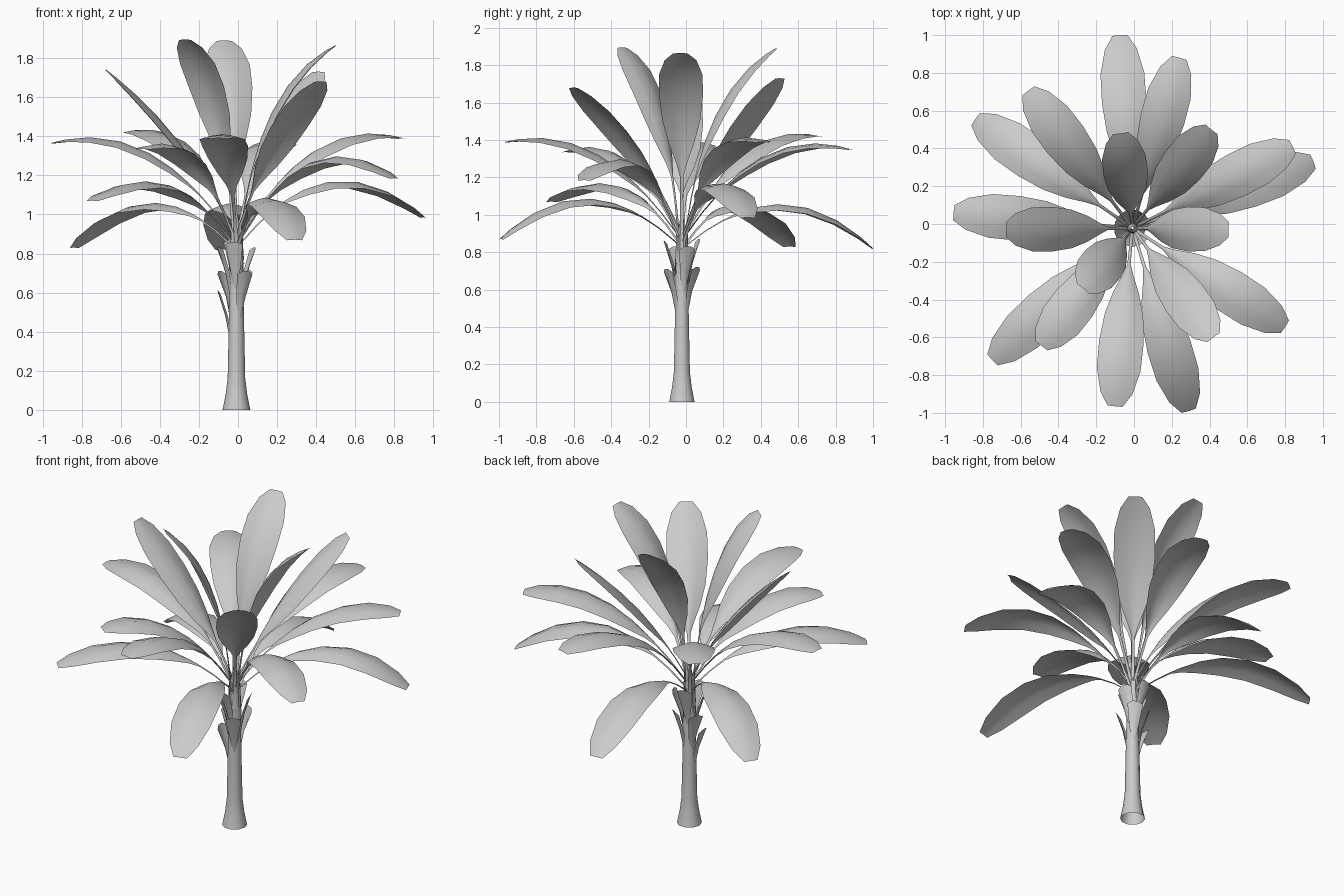
import bpy, bmesh, math
from mathutils import Vector

AXIS = Vector((-0.008, -0.022, 0))   # trunk centre line


def make_object(name, rings, closed=False):
    """Skin a list of point rings into a smooth surface."""
    bm = bmesh.new()
    rows = [[bm.verts.new(p) for p in ring] for ring in rings]
    n = len(rows[0])
    for a, b in zip(rows, rows[1:]):
        for i in range(n if closed else n - 1):
            j = (i + 1) % n
            bm.faces.new((a[i], a[j], b[j], b[i])).smooth = True
    me = bpy.data.meshes.new(name)
    bm.to_mesh(me)
    bm.free()
    ob = bpy.data.objects.new(name, me)
    bpy.context.collection.objects.link(ob)
    return ob


# Trunk: flared foot, slim stem, narrow crown
trunk_profile = [(0.071, 0), (0.055, 0.08), (0.045, 0.16), (0.041, 0.35),
                 (0.037, 0.55), (0.033, 0.75), (0.024, 0.9), (0.006, 1.0)]
make_object("trunk", [[AXIS + Vector((r * math.cos(k * math.tau / 10),
                                      r * math.sin(k * math.tau / 10), z))
                       for k in range(10)] for r, z in trunk_profile], True)

# Cut leaf bases: straight flaring plates around the upper trunk
stubs = [(20, 0.84), (105, 0.88), (200, 0.84), (262, 0.87),
         (60, 0.73), (150, 0.72), (300, 0.72), (185, 0.62)]
for n, (deg, top) in enumerate(stubs):
    a = math.radians(deg)
    out = Vector((math.cos(a), math.sin(a), 0))
    side = Vector((-out.y, out.x, 0))
    rings = []
    for r, dz, w in [(0.038, -0.25, 0.010), (0.058, -0.14, 0.028), (0.098, 0.0, 0.045)]:
        rings.append([AXIS + out * (r - 0.012 * u * u) + side * w * u
                      + Vector((0, 0, top + dz - 0.025 * abs(u) * (dz == 0)))
                      for u in (-1, -0.4, 0.4, 1)])
    make_object(f"leaf_base_{n + 1}", rings)

# Leaves: tip x, y, z, stalk height, bend reach (fraction), bend height
leaves = [
    (-0.075, 1.00, 0.82, 0.84, 0.53, 1.27), (0.24, 0.88, 1.35, 0.90, 0.47, 1.49),
    (-0.56, 0.705, 1.42, 0.90, 0.47, 1.51), (-0.84, 0.555, 0.83, 0.84, 0.52, 1.27),
    (-0.955, 0.06, 1.365, 0.90, 0.47, 1.50), (-0.675, -0.03, 1.74, 0.94, 0.42, 1.43),
    (0.50, -0.03, 1.865, 0.95, 0.25, 1.67), (-0.07, 0.48, 1.89, 0.95, 0.25, 1.67),
    (0.41, 0.50, 1.73, 0.94, 0.42, 1.43), (0.84, 0.41, 1.39, 0.90, 0.47, 1.51),
    (0.95, 0.33, 0.985, 0.86, 0.50, 1.40), (0.80, -0.545, 1.185, 0.88, 0.48, 1.50),
    (0.42, -0.60, 1.68, 0.94, 0.42, 1.43), (0.29, -0.99, 0.87, 0.85, 0.53, 1.30),
    (-0.10, -0.965, 1.39, 0.90, 0.47, 1.50), (-0.49, -0.645, 1.335, 0.90, 0.47, 1.46),
    (-0.75, -0.72, 1.07, 0.86, 0.47, 1.33), (-0.27, -0.34, 1.895, 0.95, 0.25, 1.67),
]
# Position along the leaf, half width, edge droop: thin stalk, then blunt blade
outline = [(0, 0.010, 0.005), (0.1, 0.008, 0.005), (0.19, 0.009, 0.006),
           (0.25, 0.028, 0.012), (0.35, 0.068, 0.026), (0.48, 0.102, 0.034),
           (0.64, 0.118, 0.034), (0.8, 0.116, 0.026), (0.93, 0.085, 0.013),
           (1.0, 0.040, 0.004)]
ACROSS = (-1, -0.5, 0, 0.5, 1)

for n, (x, y, z, z0, reach, zc) in enumerate(leaves):
    tip = Vector((x, y, 0)) - AXIS
    length = tip.length
    out = tip.normalized()
    side = Vector((-out.y, out.x, 0))
    p0, p1, p2 = Vector((0.025, z0)), Vector((length * reach, zc)), Vector((length, z))
    # sheath running down the trunk before the stalk leaves it
    rings = [[AXIS + out * (0.040 - 0.004 * abs(u)) + side * 0.010 * u
              + Vector((0, 0, z0 - 0.2)) for u in ACROSS]]
    for t, w, droop in outline:
        p = p0 * (1 - t) ** 2 + p1 * 2 * t * (1 - t) + p2 * t * t
        d = ((p1 - p0) * (1 - t) + (p2 - p1) * t).normalized()
        up = out * -d.y + Vector((0, 0, d.x))
        rings.append([AXIS + out * p.x + Vector((0, 0, p.y)) + side * w * u
                      - up * droop * (abs(u) ** 1.5 - 0.2) for u in ACROSS])
    make_object(f"leaf_{n + 1}", rings)
